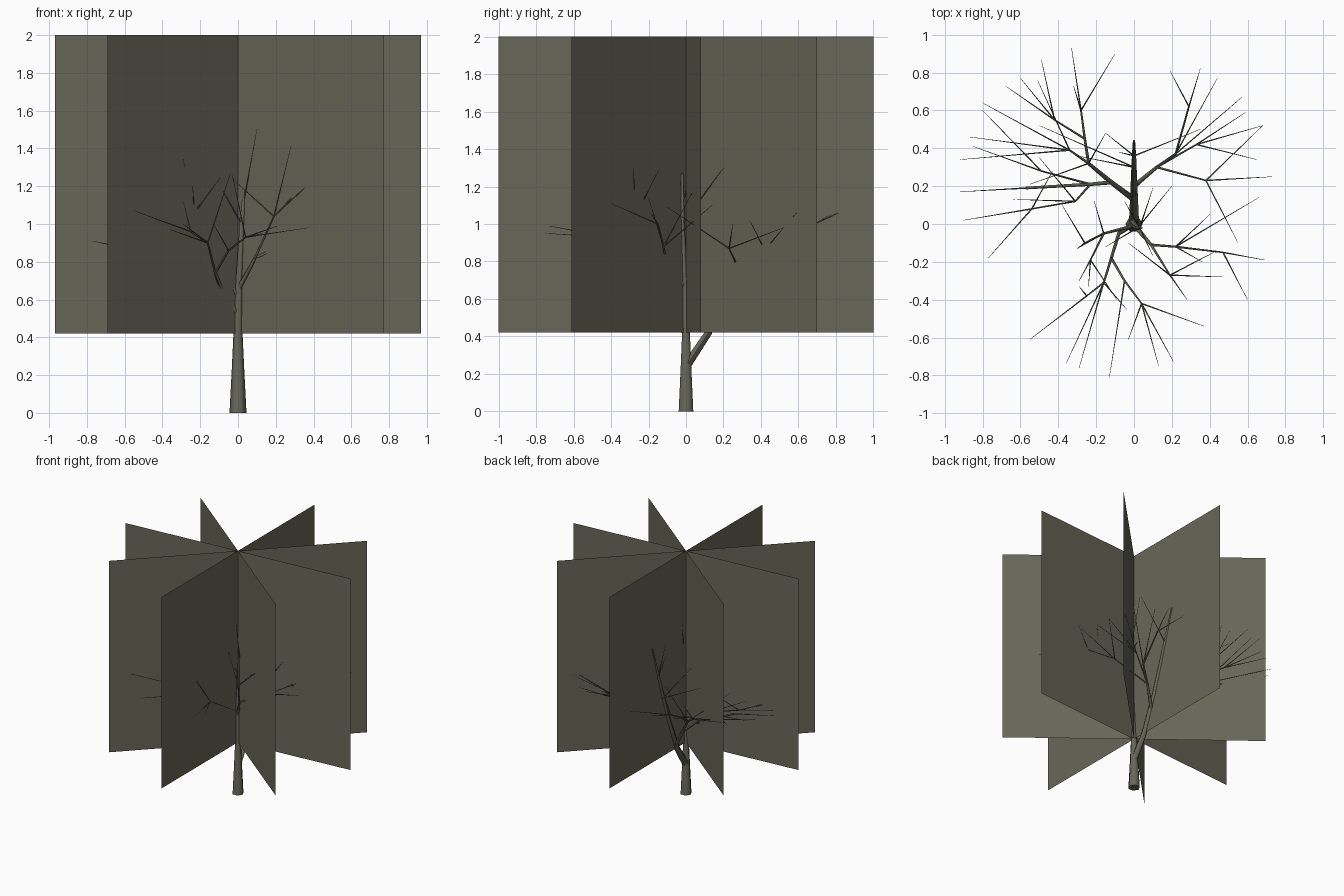
import bpy, math

olive = bpy.data.materials.new("dull_olive")
olive.diffuse_color = (0.136, 0.136, 0.098, 1)


# Each limb is a set of tapered tubes: (start radius, end radius, points)
def limb(name, tubes):
    cu = bpy.data.curves.new(name, 'CURVE')
    cu.dimensions = '3D'
    cu.bevel_depth = 1.0
    cu.bevel_resolution = 1
    cu.use_fill_caps = True
    for r0, r1, pts in tubes:
        sp = cu.splines.new('POLY')
        sp.points.add(len(pts) - 1)
        for i, (p, co) in enumerate(zip(sp.points, pts)):
            p.co = (*co, 1)
            p.radius = r0 + (r1 - r0) * i / (len(pts) - 1)
    ob = bpy.data.objects.new(name, cu)
    bpy.context.collection.objects.link(ob)
    bpy.ops.object.select_all(action='DESELECT')
    ob.select_set(True)
    bpy.context.view_layer.objects.active = ob
    bpy.ops.object.convert(target='MESH')
    ob = bpy.context.object
    ob.data.materials.clear()
    ob.data.materials.append(olive)
    bpy.ops.object.shade_smooth_by_angle(angle=math.radians(60))


# Twigs that fan out from one point
def fan(base, *tips, r=0.004):
    return [(r, 0.001, [base, t]) for t in tips]


# Foliage: four upright cards crossing on the trunk axis
for k, (x, y) in enumerate([(0.97, 0.08), (0.69, 0.70), (0.77, -0.61), (0.0, 1.0)]):
    me = bpy.data.meshes.new(f"foliage_card_{k + 1}")
    me.from_pydata([(-x, -y, 0.42), (x, y, 0.42), (x, y, 2), (-x, -y, 2)], [], [(0, 1, 2, 3)])
    me.materials.append(olive)
    bpy.context.collection.objects.link(bpy.data.objects.new(me.name, me))

# Trunk and its leader
limb("trunk", [(0.045, 0.024, [(0, 0, 0), (0, 0, 0.2), (0, 0, 0.42)]),
               (0.024, 0.007, [(0, 0, 0.42), (0.005, -0.01, 0.7), (0.02, -0.02, 1.0), (0.04, -0.02, 1.27)])]
     + fan((0.02, -0.02, 1.0), (0.2, 0.2, 1.3), (-0.15, -0.12, 1.3))
     + fan((0.03, -0.02, 1.12), (0.1, 0.19, 1.53), (0.1, -0.17, 1.5), (-0.05, 0.12, 1.45)))

# Rear limb that forks low on the trunk
limb("rear_limb", [(0.027, 0.006, [(0, 0, 0.24), (0, 0.12, 0.42), (0, 0.24, 0.72), (0, 0.36, 1.1), (0, 0.44, 1.36)])]
     + fan((0, 0.36, 1.1), (-0.15, 0.48, 1.35), (0.35, 0.5, 1.3), (-0.08, 0.38, 1.4))
     + fan((0, 0.3, 0.9), (-0.3, 0.36, 1.25), (-0.5, 0.52, 1.2)))

# Rear left limb
p, q, s, t = (-0.24, 0.32, 0.78), (-0.26, 0.45, 0.87), (-0.42, 0.55, 0.95), (-0.34, 0.39, 0.85)
limb("rear_left_limb", [(0.016, 0.009, [(0, 0.13, 0.45), (-0.12, 0.22, 0.62), p]),
                        (0.008, 0.005, [p, q, (-0.28, 0.6, 0.95)]),
                        (0.006, 0.004, [q, s]), (0.007, 0.005, [p, t])]
     + fan((-0.28, 0.6, 0.95), (-0.33, 0.93, 1.08), (-0.1, 0.9, 1.05), (-0.32, 0.73, 1.15))
     + fan(s, (-0.6, 0.77, 1.06), (-0.49, 0.87, 1.08), (-0.68, 0.73, 1.05))
     + fan(t, (-0.8, 0.64, 1.04), (-0.92, 0.34, 0.98), (-0.87, 0.46, 1.02), (-0.51, 0.76, 1.15))
     + fan(p, (-0.55, 0.21, 1.05), (-0.15, 0.48, 1.1)))

# Left limb
p, q = (-0.23, 0.21, 0.72), (-0.31, 0.12, 0.8)
s, t = (-0.54, 0.08, 0.86), (-0.49, 0.28, 0.88)
limb("left_limb", [(0.011, 0.007, [(-0.12, 0.22, 0.62), p, (-0.57, 0.19, 0.88)]),
                   (0.006, 0.004, [p, q, s]), (0.006, 0.004, [p, t])]
     + fan((-0.57, 0.19, 0.88), (-0.92, 0.17, 0.95))
     + fan(s, (-0.9, 0.02, 0.93), (-0.77, -0.18, 0.91), (-0.43, 0.28, 1.05))
     + fan(q, (-0.64, 0.13, 0.98), (-0.5, 0.35, 1.05))
     + fan(t, (-0.8, 0.6, 1.0), (-0.85, 0.41, 0.98)))

# Rear right limb
p, q, s, t = (0.12, 0.3, 0.72), (0.22, 0.37, 0.82), (0.33, 0.42, 0.86), (0.38, 0.23, 0.87)
limb("rear_right_limb", [(0.013, 0.009, [(0, 0.2, 0.6), p]), (0.008, 0.005, [p, q, (0.29, 0.62, 0.97)]),
                         (0.006, 0.004, [p, s]), (0.006, 0.004, [p, t])]
     + fan((0.29, 0.62, 0.97), (0.35, 0.82, 1.06), (0.19, 0.81, 1.06))
     + fan(q, (0.57, 0.67, 1.08), (0.44, 0.77, 1.05))
     + fan(s, (0.68, 0.52, 0.98), (0.65, 0.34, 1.02), (0.59, 0.59, 1.06))
     + fan(t, (0.73, 0.25, 1.0), (0.55, -0.1, 1.09), (0.68, 0.52, 0.98)))

# Front right limb
p, q, s, t = (0.09, -0.11, 0.82), (0.22, -0.12, 0.88), (0.47, -0.15, 1.0), (0.19, -0.27, 1.04)
limb("front_right_limb", [(0.013, 0.008, [(0.005, -0.01, 0.66), p]), (0.007, 0.004, [p, q, s]),
                          (0.007, 0.004, [p, t])]
     + fan(q, (0.66, 0.14, 1.1), (0.4, 0.05, 1.2), (0.36, -0.2, 1.14))
     + fan(s, (0.69, -0.19, 1.06), (0.6, -0.4, 1.11))
     + fan(t, (0.28, -0.4, 1.41), (0.47, -0.28, 1.3), (0.44, -0.14, 1.3), (-0.03, -0.1, 1.24)))

# Front limb
p, q, s, t = (-0.12, -0.18, 0.74), (-0.05, -0.3, 0.86), (0.04, -0.42, 0.93), (-0.16, -0.31, 0.9)
limb("front_limb", [(0.013, 0.009, [(0, 0, 0.52), (-0.08, -0.05, 0.64), p]),
                    (0.007, 0.004, [p, q, s]), (0.007, 0.004, [p, t, (-0.25, -0.38, 0.96)])]
     + fan(q, (-0.13, -0.81, 1.0))
     + fan(s, (0.37, -0.54, 0.98), (0.21, -0.73, 0.99), (0.13, -0.75, 0.95), (-0.03, -0.61, 1.26))
     + fan(t, (-0.36, -0.74, 0.97), (-0.29, -0.76, 1.0), (-0.04, -0.45, 1.27))
     + fan((-0.25, -0.38, 0.96), (-0.55, -0.61, 1.07), (-0.29, -0.33, 1.12)))

# Front left limb
p, q, s = (-0.16, -0.05, 0.85), (-0.23, -0.19, 1.06), (-0.26, -0.1, 0.98)
limb("front_left_limb", [(0.01, 0.006, [(0, -0.01, 0.62), p]), (0.006, 0.004, [p, s]), (0.006, 0.004, [p, q])]
     + fan(p, (-0.21, 0.12, 1.1), (-0.3, -0.13, 1.15))
     + fan(s, (-0.38, 0.1, 1.2), (-0.3, -0.13, 1.2))
     + fan(q, (-0.09, -0.4, 1.25), (-0.29, -0.3, 1.34), (-0.24, -0.33, 1.2)))
